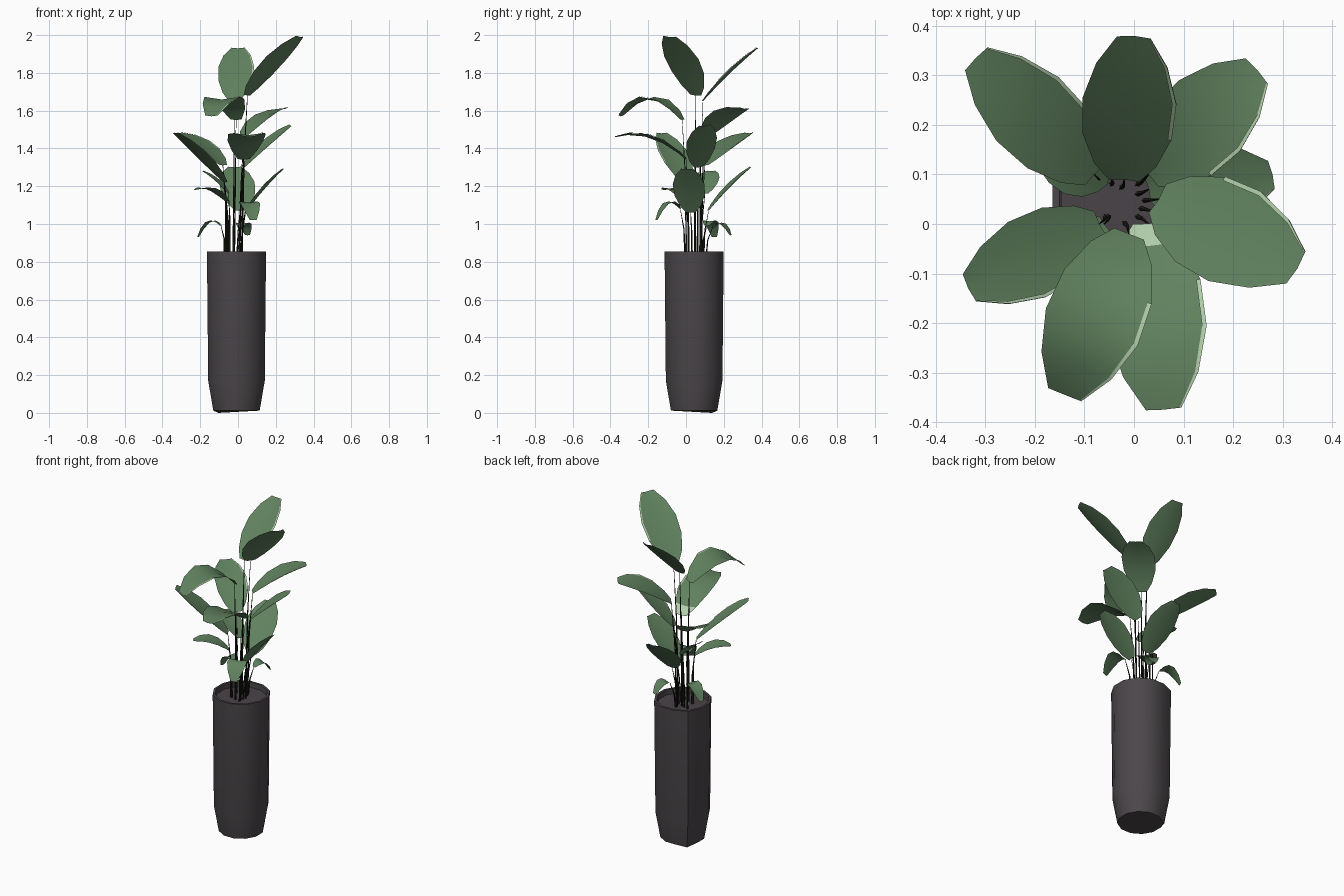
import bpy, bmesh, math
from mathutils import Vector, Quaternion

cube = bpy.data.objects.get("Cube")
if cube:
    bpy.data.objects.remove(cube, do_unlink=True)


def material(name, rgb):
    m = bpy.data.materials.new(name)
    m.use_nodes = True
    m.diffuse_color = (*rgb, 1)
    m.node_tree.nodes["Principled BSDF"].inputs["Base Color"].default_value = (*rgb, 1)
    return m


LEAF = material("leaf green", (0.12, 0.225, 0.115))
EDGE = material("pale leaf edge", (0.45, 0.62, 0.41))
STEM = material("dark stem", (0.012, 0.014, 0.008))
POT = material("charcoal pot", (0.07, 0.062, 0.068))
SOIL = material("soil", (0.068, 0.057, 0.065))
CENTRE = Vector((-0.008, 0.043, 0))
SOIL_Z = 0.825


def finish(name, bm, mats, angle):
    mesh = bpy.data.meshes.new(name)
    bm.to_mesh(mesh)
    bm.free()
    for mat in mats:
        mesh.materials.append(mat)
    ob = bpy.data.objects.new(name, mesh)
    bpy.context.collection.objects.link(ob)
    bpy.ops.object.select_all(action='DESELECT')
    ob.select_set(True)
    bpy.context.view_layer.objects.active = ob
    bpy.ops.object.shade_smooth_by_angle(angle=math.radians(angle))


def lathe(name, profile, mat, corner=1.0, dip=0.0, sides=12):
    """Revolve (radius, height) pairs, cap both ends, pull out one back corner."""
    bm = bmesh.new()
    rings = []
    for n, (r, z) in enumerate(profile):
        ring = []
        for i in range(sides):
            a = math.tau * (i + 0.5) / sides
            pulled = i == 4
            k = r * (corner if pulled else 1)
            h = z - (dip if pulled and n == 0 else 0)
            ring.append(bm.verts.new(CENTRE + Vector((k * math.cos(a), k * math.sin(a), h))))
        rings.append(ring)
    for a, b in zip(rings, rings[1:]):
        for i in range(sides):
            j = (i + 1) % sides
            bm.faces.new((a[i], a[j], b[j], b[i]))
    bm.faces.new(rings[0][::-1])
    bm.faces.new(rings[-1])
    finish(name, bm, [mat], 35)


# Tall tapered planter with a recessed soil surface
lathe("planter", [(0.127, 0.012), (0.155, 0.17), (0.162, 0.855), (0.148, 0.855), (0.145, 0.81)],
      POT, corner=1.07, dip=0.012)
lathe("soil", [(0.144, 0.812), (0.144, SOIL_Z)], SOIL)

# Leaf outline: position along the midrib, relative half width
OUTLINE = [(0, 0.32), (0.12, 0.66), (0.33, 0.95), (0.58, 1), (0.82, 0.76), (1, 0.36)]


def leaf(name, base, tip, width, arch, roll):
    """Folded blade from base to tip, bowed upward by arch."""
    base, tip = Vector(base), Vector(tip)
    d = tip - base
    side = d.cross(Vector((0, 0, 1))).normalized()
    side.rotate(Quaternion(d.normalized(), math.radians(roll)))
    up = side.cross(d).normalized()
    bm = bmesh.new()

    def strip(outline, columns, raised, index):
        rows = []
        for t, w in outline:
            mid = base + d * t + Vector((0, 0, arch * 4 * t * (1 - t))) + up * raised
            half = side * (w * width / 2)
            lift = up * (w * width * 0.07)
            rows.append([bm.verts.new(mid + half * s + lift * abs(s)) for s in columns])
        for a, b in zip(rows, rows[1:]):
            for j in range(len(columns) - 1):
                face = bm.faces.new((a[j], a[j + 1], b[j + 1], b[j]))
                face.material_index = index

    strip(OUTLINE, (-1, 0, 1), 0, 0)
    # pale margin on the upper side of the large blades
    if width > 0.16 and tip.z > 1.4:
        strip(OUTLINE[2:], (0.91, 1) if side.x > 0 else (-1, -0.91), 0.003, 1)
    # pale heel where the front blade meets its stalk
    if name == "front_leaf":
        strip(OUTLINE[:2], (-1, 0, 1), 0.003, 1)
    finish(name, bm, [LEAF, EDGE], 60)


def stem(name, base):
    """Thin tapering stalk rising from the soil to a leaf base."""
    base = Vector(base)
    out = base - CENTRE
    out.z = 0
    root = CENTRE + out * 0.65 + Vector((-0.01, 0, SOIL_Z - 0.01))
    knee = root.lerp(base, 0.6) - out * 0.12
    curve = bpy.data.curves.new(name, 'CURVE')
    curve.dimensions = '3D'
    curve.bevel_depth = 0.0055
    curve.bevel_resolution = 0
    spline = curve.splines.new('POLY')
    spline.points.add(2)
    for p, co, r in zip(spline.points, (root, knee, base), (1, 0.7, 0.25)):
        p.co = (*co, 1)
        p.radius = r
    curve.materials.append(STEM)
    ob = bpy.data.objects.new(name, curve)
    bpy.context.collection.objects.link(ob)
    bpy.ops.object.select_all(action='DESELECT')
    ob.select_set(True)
    bpy.context.view_layer.objects.active = ob
    bpy.ops.object.convert(target='MESH')


# name, base, tip, width, arch, roll
LEAVES = [
    ("top_back", (-0.02, 0.09, 1.65), (0, 0.38, 1.93), 0.19, 0.01, 0),
    ("top_left", (0.05, 0.05, 1.68), (0.33, -0.09, 1.99), 0.21, 0.01, -6),
    ("upper_front", (-0.01, -0.02, 1.55), (-0.14, -0.345, 1.57), 0.2, 0.1, 0),
    ("front", (0.03, 0, 1.34), (0.06, -0.375, 1.46), 0.2, 0.055, 0),
    ("right_front", (-0.07, 0, 1.22), (-0.335, -0.13, 1.48), 0.17, 0.01, 0),
    ("right_back", (-0.08, 0.1, 1.31), (-0.32, 0.335, 1.48), 0.18, 0.02, 0),
    ("left_back", (0.03, 0.1, 1.46), (0.25, 0.31, 1.61), 0.19, 0.03, -6),
    ("left", (0.03, 0.07, 1.3), (0.28, 0.1, 1.52), 0.165, 0.01, 10),
    ("lower_left", (0.04, 0.025, 1.06), (0.24, 0.005, 1.29), 0.17, 0.01, 0),
    ("lower_back", (0.01, 0.12, 1.07), (-0.02, 0.345, 1.3), 0.19, 0.01, 0),
    ("lower_back_right", (-0.05, 0.1, 1.16), (-0.19, 0.135, 1.28), 0.12, 0.01, 0),
    ("lower_right", (-0.06, 0, 1.12), (-0.225, -0.115, 1.18), 0.11, 0.03, 0),
    ("small_front", (0.04, -0.03, 1.08), (0.08, -0.155, 1.02), 0.11, 0.06, 0),
    ("small_right", (-0.09, 0.11, 0.99), (-0.21, 0.15, 0.93), 0.08, 0.05, 0),
    ("small_back", (0.01, 0.14, 0.98), (0.05, 0.235, 0.94), 0.08, 0.04, 0),
]
for name, base, tip, width, arch, roll in LEAVES:
    leaf(name + "_leaf", base, tip, width, arch, roll)
    stem(name + "_stem", base)
